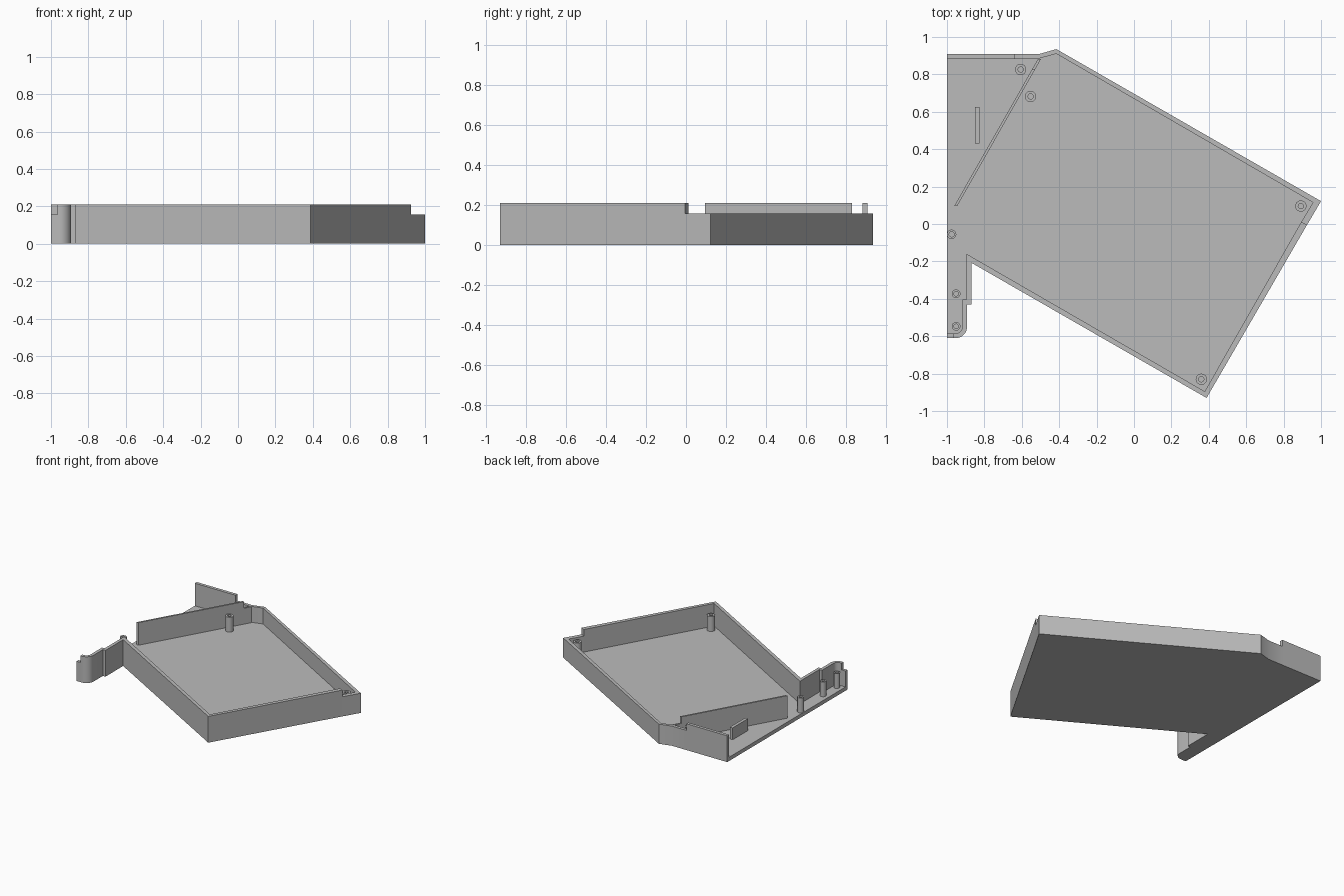
import bpy, bmesh
from math import cos, sin, radians

cube = bpy.data.objects.get("Cube")
if cube:
    bpy.data.objects.remove(cube, do_unlink=True)

FLOOR, LOW, TALL = 0.03, 0.157, 0.21

grey = bpy.data.materials.new("plain_grey")
grey.use_nodes = True
grey.diffuse_color = (0.5, 0.5, 0.5, 1)
grey.node_tree.nodes["Principled BSDF"].inputs["Base Color"].default_value = (0.5, 0.5, 0.5, 1)


def finish(name, bm):
    bmesh.ops.recalc_face_normals(bm, faces=bm.faces)
    mesh = bpy.data.meshes.new(name)
    bm.to_mesh(mesh)
    bm.free()
    mesh.materials.append(grey)
    obj = bpy.data.objects.new(name, mesh)
    bpy.context.collection.objects.link(obj)
    bpy.ops.object.select_all(action='DESELECT')
    obj.select_set(True)
    bpy.context.view_layer.objects.active = obj
    bpy.ops.object.shade_smooth_by_angle(angle=radians(30))
    return obj


def prism(name, outline, z0, z1):
    bm = bmesh.new()
    face = bm.faces.new([bm.verts.new((x, y, z0)) for x, y in outline])
    top = bmesh.ops.extrude_face_region(bm, geom=[face])["geom"]
    verts = [g for g in top if isinstance(g, bmesh.types.BMVert)]
    bmesh.ops.translate(bm, verts=verts, vec=(0, 0, z1 - z0))
    return finish(name, bm)


def wall(name, outer, inner, top):
    return prism(name, outer + inner[::-1], 0, top)


def arc(r):
    # rounded corner at the tip of the arm
    steps = 10
    return [(-0.953 + r * cos(radians(-90 * i / steps)),
             -0.55 + r * sin(radians(-90 * i / steps))) for i in range(steps + 1)]


def post(name, x, y, r, hole):
    # hollow screw post
    bm = bmesh.new()
    profile = [(r, FLOOR), (r, 0.148), (hole, 0.148), (hole, 0.04), (0, 0.04)]
    verts = [bm.verts.new((x + d, y, z)) for d, z in profile]
    edges = [bm.edges.new(pair) for pair in zip(verts, verts[1:])]
    bmesh.ops.spin(bm, geom=verts + edges, cent=(x, y, 0), axis=(0, 0, 1),
                   angle=radians(360), steps=24)
    bmesh.ops.remove_doubles(bm, verts=bm.verts, dist=0.0005)
    finish(name, bm)


# Matching outer and inner wall lines, listed clockwise from the right wall step
front_out = [(0.925, -0.005), (0.388, -0.93), (-0.87, -0.207), (-0.87, -0.43),
             (-0.893, -0.43)] + arc(0.06) + [(-0.965, -0.61)]
front_in = [(0.895, 0.012), (0.378, -0.895), (-0.895, -0.16), (-0.895, -0.405),
            (-0.918, -0.405)] + arc(0.035) + [(-0.965, -0.585)]
tip_out = [(-0.965, -0.61), (-1, -0.61)]
tip_in = [(-0.965, -0.585), (-1, -0.585)]
end_out = [(-1, 0.908), (-0.64, 0.908)]
end_in = [(-1, 0.883), (-0.64, 0.883)]
back_out = [(-0.64, 0.908), (-0.51, 0.908), (-0.415, 0.935), (1, 0.122), (0.925, -0.005)]
back_in = [(-0.64, 0.883), (-0.515, 0.883), (-0.415, 0.91), (0.957, 0.115), (0.895, 0.012)]

# Walls
wall("front_wall", front_out, front_in, TALL)
wall("arm_tip", tip_out, tip_in, LOW)
wall("end_wall", end_out, end_in, TALL)
wall("back_wall", back_out, back_in, LOW)

# Floor fills the space between the walls
prism("floor", front_in + tip_in[1:] + end_in + back_in[1:-1], 0, FLOOR)

# Slanted partition, lowered where it meets the back wall
prism("partition", [(-0.962, 0.095), (-0.946, 0.095), (-0.527, 0.83), (-0.543, 0.83)], FLOOR, TALL)
prism("partition_end", [(-0.543, 0.83), (-0.527, 0.83), (-0.497, 0.883), (-0.513, 0.883)], FLOOR, LOW)

# Small rib in the side bay
prism("rib", [(-0.85, 0.43), (-0.825, 0.43), (-0.825, 0.625), (-0.85, 0.625)], FLOOR, 0.125)

# Screw posts
large = [(-0.606, 0.826), (-0.553, 0.682), (0.892, 0.096), (0.36, -0.83), (-0.975, -0.055)]
small = [(-0.951, -0.373), (-0.951, -0.547)]
for i, (x, y) in enumerate(large):
    post(f"large_post_{i + 1}", x, y, 0.03 if x > -0.9 else 0.025, 0.014)
for i, (x, y) in enumerate(small):
    post(f"small_post_{i + 1}", x, y, 0.023, 0.012)
